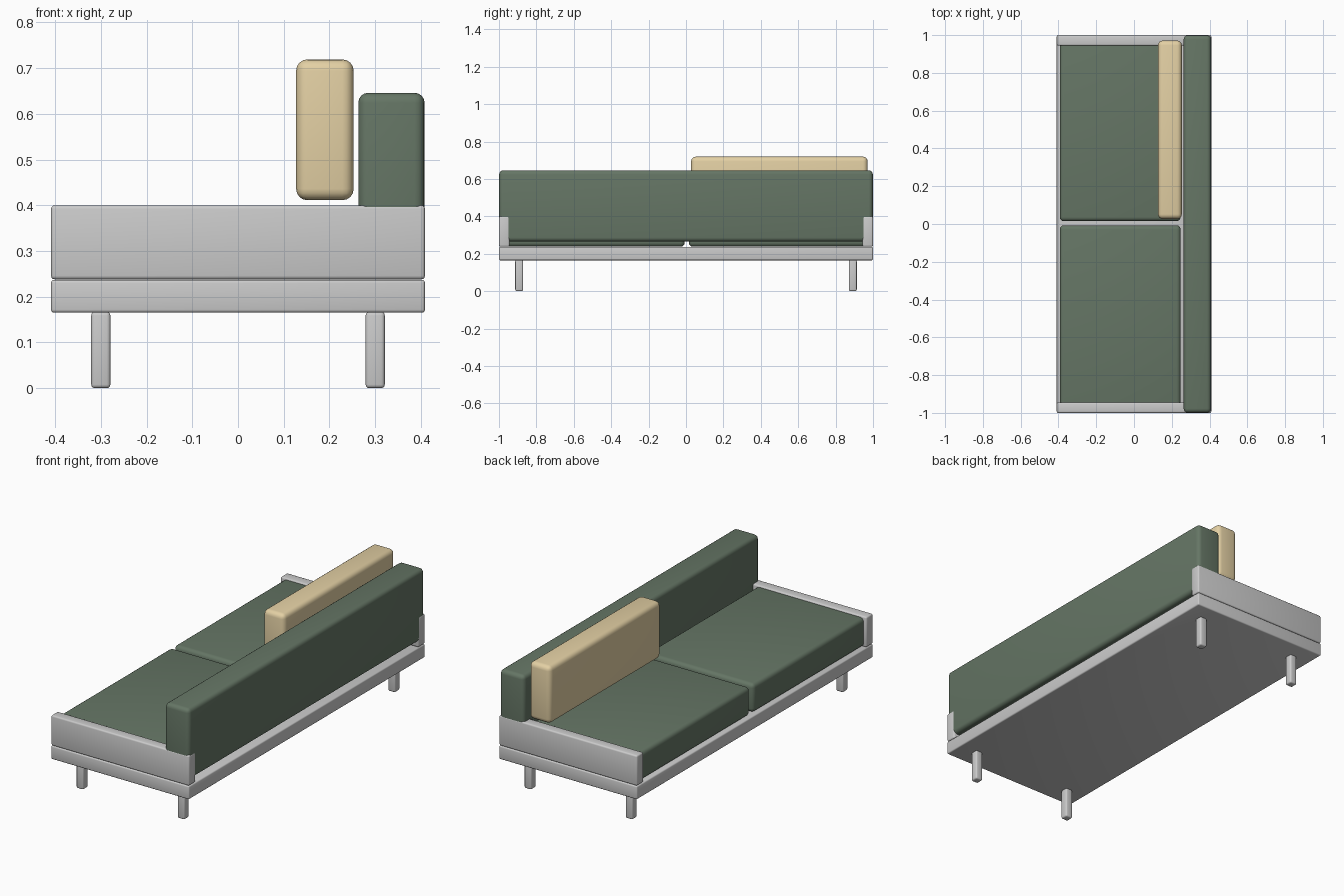
import bpy
import bmesh
import math

if "Cube" in bpy.data.objects:
    bpy.data.objects.remove(bpy.data.objects["Cube"])


def material(name, rgb):
    m = bpy.data.materials.new(name)
    m.diffuse_color = (*rgb, 1)
    m.use_nodes = True
    m.node_tree.nodes["Principled BSDF"].inputs["Base Color"].default_value = m.diffuse_color
    return m


def block(name, xr, yr, zr, bevel, segments=3, mat=None):
    """Rounded box spanning the given x, y and z ranges."""
    bm = bmesh.new()
    bmesh.ops.create_cube(bm, size=1)
    for v in bm.verts:
        for i, (lo, hi) in enumerate((xr, yr, zr)):
            v.co[i] = (lo + hi) / 2 + v.co[i] * (hi - lo)
    bmesh.ops.bevel(bm, geom=bm.edges[:], offset=bevel, segments=segments,
                    profile=0.5, affect='EDGES', clamp_overlap=True)
    mesh = bpy.data.meshes.new(name)
    bm.to_mesh(mesh)
    bm.free()
    ob = bpy.data.objects.new(name, mesh)
    bpy.context.collection.objects.link(ob)
    if mat:
        mesh.materials.append(mat)
    bpy.ops.object.select_all(action='DESELECT')
    ob.select_set(True)
    bpy.context.view_layer.objects.active = ob
    bpy.ops.object.shade_smooth_by_angle(angle=math.radians(40))
    return ob


green = material("green_fabric", (0.13, 0.18, 0.13))
beige = material("beige_fabric", (0.77, 0.63, 0.37))

# platform under the seat
block("base_frame", (-0.409, 0.409), (-1, 1), (0.165, 0.237), 0.007)

# low side boards and legs at both ends
for side, s in (("front", -1), ("back", 1)):
    block(f"{side}_side_board", (-0.409, 0.409), sorted((s * 0.944, s)),
          (0.238, 0.40), 0.008)
    for end, x in (("left", -0.3), ("right", 0.3)):
        y = s * 0.892
        block(f"{side}_{end}_leg", (x - 0.021, x + 0.021),
              (y - 0.021, y + 0.021), (0, 0.167), 0.008)

# seat cushions, tucked slightly into the side boards
block("front_seat_cushion", (-0.393, 0.247), (-0.965, -0.007), (0.238, 0.392), 0.022, 4, green)
block("back_seat_cushion", (-0.393, 0.247), (0.015, 0.97), (0.238, 0.392), 0.022, 4, green)

# long backrest, its lower ends set into the side boards
block("backrest", (0.263, 0.408), (-0.999, 0.999), (0.265, 0.646), 0.022, 4, green)

# loose back cushion
block("loose_cushion", (0.127, 0.253), (0.027, 0.971), (0.411, 0.719), 0.025, 4, beige)
